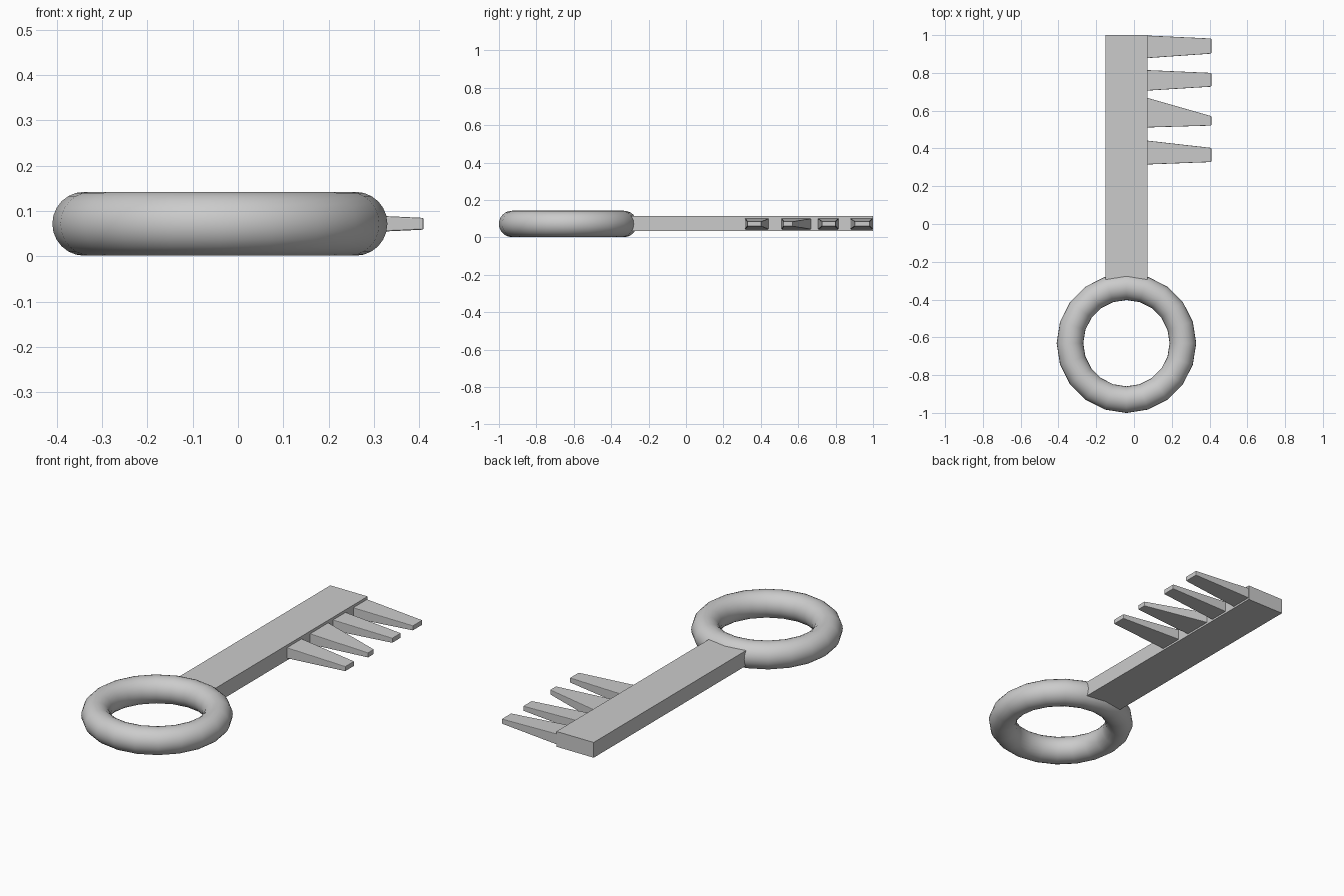
import bpy, bmesh, math

if "Cube" in bpy.data.objects:
    bpy.data.objects.remove(bpy.data.objects["Cube"])

RING_Z = 0.072


def prism(name, sections):
    """Loft rectangular sections along x: (x, y0, y1, z0, z1)."""
    bm = bmesh.new()
    rings = []
    for x, y0, y1, z0, z1 in sections:
        rings.append([bm.verts.new((x, y, z))
                      for y, z in ((y0, z0), (y1, z0), (y1, z1), (y0, z1))])
    for a, b in zip(rings, rings[1:]):
        for i in range(4):
            j = (i + 1) % 4
            bm.faces.new((a[i], a[j], b[j], b[i]))
    bm.faces.new(rings[0])
    bm.faces.new(rings[-1])
    bmesh.ops.recalc_face_normals(bm, faces=bm.faces)
    mesh = bpy.data.meshes.new(name)
    bm.to_mesh(mesh)
    bm.free()
    obj = bpy.data.objects.new(name, mesh)
    bpy.context.collection.objects.link(obj)
    return obj


# Round handle ring
bpy.ops.mesh.primitive_torus_add(
    location=(-0.04, -0.631, RING_Z), major_segments=20, minor_segments=24,
    major_radius=0.299, minor_radius=0.0705)
ring = bpy.context.object
ring.name = "handle_ring"
bpy.ops.object.shade_smooth_by_angle(angle=math.radians(40))

# Flat bar shaft, its end buried in the ring
prism("shaft", [(-0.151, -0.31, 1.0, 0.033, 0.115),
                (0.071, -0.31, 1.0, 0.033, 0.115)])

# Tapered teeth: root y range, then tip y range
teeth = [(0.315, 0.442, 0.328, 0.403),
         (0.511, 0.669, 0.521, 0.571),
         (0.706, 0.815, 0.727, 0.800),
         (0.878, 0.998, 0.902, 0.982)]
for n, (r0, r1, t0, t1) in enumerate(teeth, 1):
    tooth = prism(f"tooth_{n}", [(0.066, r0, r1, 0.043, 0.101),
                                 (0.409, t0, t1, 0.059, 0.085)])
    bevel = tooth.modifiers.new("soft_edges", 'BEVEL')
    bevel.width = 0.003
    bevel.segments = 2
